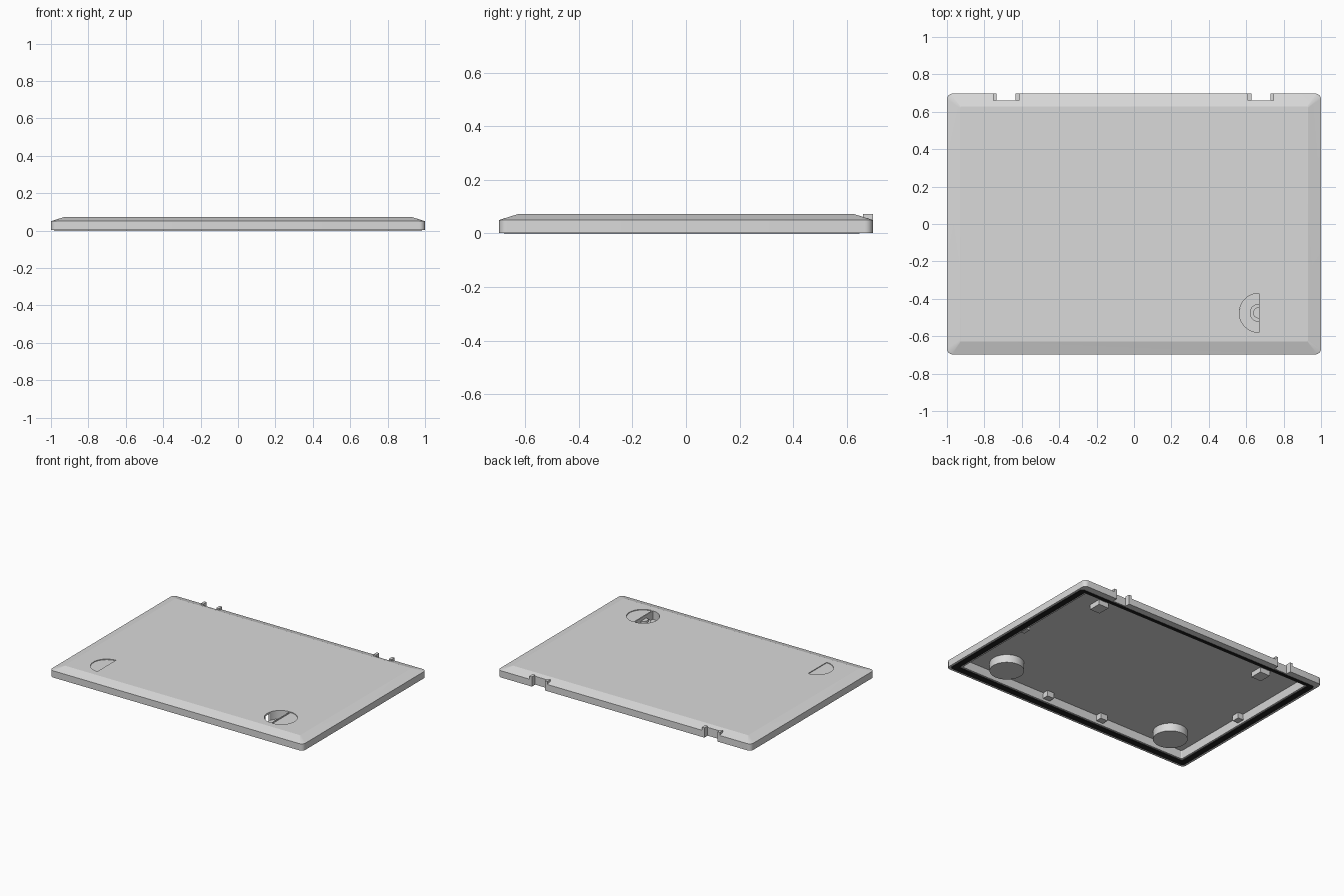
import bpy, bmesh, math
from mathutils import Matrix, Vector

if "Cube" in bpy.data.objects:
    bpy.data.objects.remove(bpy.data.objects["Cube"])

HALF_X, HALF_Y, TOP, CEILING = 1.0, 0.697, 0.072, 0.06


def material(name, value):
    mat = bpy.data.materials.new(name)
    mat.use_nodes = True
    mat.diffuse_color = (value, value, value, 1)
    mat.node_tree.nodes["Principled BSDF"].inputs["Base Color"].default_value = mat.diffuse_color
    return mat


grey = material("light_grey_plastic", 0.7)
black = material("black_rubber", 0.015)


def finish(name, bm, mat=grey):
    bmesh.ops.recalc_face_normals(bm, faces=bm.faces)
    mesh = bpy.data.meshes.new(name)
    bm.to_mesh(mesh)
    bm.free()
    mesh.materials.append(mat)
    obj = bpy.data.objects.new(name, mesh)
    bpy.context.collection.objects.link(obj)
    return obj


def select(obj):
    bpy.ops.object.select_all(action="DESELECT")
    obj.select_set(True)
    bpy.context.view_layer.objects.active = obj


def smooth(obj):
    select(obj)
    bpy.ops.object.shade_smooth_by_angle(angle=math.radians(15))


def box(name, x0, x1, y0, y1, z0, z1):
    bm = bmesh.new()
    size = Matrix.Diagonal((x1 - x0, y1 - y0, z1 - z0, 1))
    centre = Vector((x0 + x1, y0 + y1, z0 + z1)) / 2
    bmesh.ops.create_cube(bm, size=1, matrix=Matrix.Translation(centre) @ size)
    return finish(name, bm)


def disc(name, x, y, radius, z0, z1, start=0, sweep=360, steps=48):
    """Upright prism over a full circle or a circle sector."""
    bm = bmesh.new()
    count = steps if sweep == 360 else steps + 1
    angles = [math.radians(start + sweep * i / steps) for i in range(count)]
    base = bm.faces.new([bm.verts.new((x + radius * math.cos(a), y + radius * math.sin(a), z0))
                         for a in angles])
    new = bmesh.ops.extrude_face_region(bm, geom=[base])["geom"]
    bmesh.ops.translate(bm, vec=(0, 0, z1 - z0), verts=[v for v in new if isinstance(v, bmesh.types.BMVert)])
    return finish(name, bm)


def cut(cutter, *targets):
    for obj in targets:
        mod = obj.modifiers.new("cut", "BOOLEAN")
        mod.operation, mod.solver, mod.object = "DIFFERENCE", "EXACT", cutter
        select(obj)
        bpy.ops.object.modifier_apply(modifier=mod.name)
    bpy.data.objects.remove(cutter)


def rounded_loop(bm, inset, back_inset, z, steps=8):
    radius = max(0.03 - inset * 0.35, 0.006)
    x, front, back = HALF_X - inset, -HALF_Y + inset, HALF_Y - back_inset
    corners = [(x, back), (-x, back), (-x, front), (x, front)]
    loop = []
    for k, (cx, cy) in enumerate(corners):
        ox = cx - math.copysign(radius, cx)
        oy = cy - math.copysign(radius, cy)
        for i in range(steps + 1):
            a = math.pi / 2 * (k + i / steps)
            loop.append(bm.verts.new((ox + radius * math.cos(a), oy + radius * math.sin(a), z)))
    return loop


def bridge(bm, a, b):
    for i in range(len(a)):
        j = (i + 1) % len(a)
        bm.faces.new((a[i], a[j], b[j], b[i]))


# Lid shell: bevelled top, outer wall, sealing groove, inner wall and ceiling
profile = [(0.07, 0.07, TOP), (0, 0, 0.05), (0, 0, 0.002), (0.015, 0.047, 0.002),
           (0.015, 0.047, 0.02), (0.062, 0.073, 0.02), (0.062, 0.073, 0.004),
           (0.075, 0.08, 0.004), (0.08, 0.085, CEILING)]
bm = bmesh.new()
loops = [rounded_loop(bm, *p) for p in profile]
for a, b in zip(loops, loops[1:]):
    bridge(bm, a, b)
bm.faces.new(loops[0])
bm.faces.new(loops[-1])
shell = finish("lid_shell", bm)

# Black sealing gasket filling the groove
bm = bmesh.new()
loops = [rounded_loop(bm, *p) for p in
         [(0.017, 0.049, 0.021), (0.017, 0.049, 0), (0.06, 0.071, 0), (0.06, 0.071, 0.021)]]
for a, b in zip(loops, loops[1:] + loops[:1]):
    bridge(bm, a, b)
smooth(finish("gasket", bm, black))

# Hinge notches in the back edge, each flanked by two ribs
for side, x in (("left", 0.678), ("right", -0.684)):
    cut(box("notch_cutter", x - 0.051, x + 0.051, 0.66, 0.8, -0.1, 0.2), shell)
    for edge, dx in (("inner", -0.061), ("outer", 0.061)):
        box(f"{side}_hinge_rib_{edge}", x + dx - 0.01, x + dx + 0.01, 0.66, HALF_Y, 0.006, TOP - 0.0005)
    box(f"{side}_hinge_block", x - 0.01, x + 0.07, 0.45, 0.54, 0.025, CEILING + 0.003)

# Latch wells hanging under the top
LATCH_Y, LEFT_X, RIGHT_X = -0.475, 0.675, -0.705
well_left = disc("left_latch_well", LEFT_X, LATCH_Y, 0.112, 0.003, 0.066)
well_right = disc("right_latch_well", RIGHT_X, LATCH_Y, 0.112, 0.003, 0.066)

# Open half of the left well, and shallow steps for the closed halves
cut(disc("opening_cutter", LEFT_X - 0.008, LATCH_Y, 0.104, 0.012, 0.2, 90, 180), shell, well_left)
for x, start in ((LEFT_X, -90), (RIGHT_X, 90)):
    cut(disc("flap_cutter", x, LATCH_Y, 0.104, TOP - 0.005, 0.2, start, 180), shell)

# Latch hub standing in the open well
for name, radius, top in (("latch_hub", 0.048, 0.035), ("latch_hub_cap", 0.03, 0.05)):
    smooth(disc(name, LEFT_X - 0.008, LATCH_Y, radius, 0.01, top, 90, 180, 24))

for obj in (shell, well_left, well_right):
    smooth(obj)

# Small locating blocks along the inner walls
for side, x in (("left", 0.22), ("right", -0.23)):
    box(f"front_locating_block_{side}", x - 0.028, x + 0.028, -0.625, -0.575, 0.02, CEILING + 0.003)
for side, s in (("left", 1), ("right", -1)):
    a, b = sorted((s * 0.93, s * 0.88))
    box(f"{side}_locating_block", a, b, -0.055, 0.0, 0.02, CEILING + 0.003)
